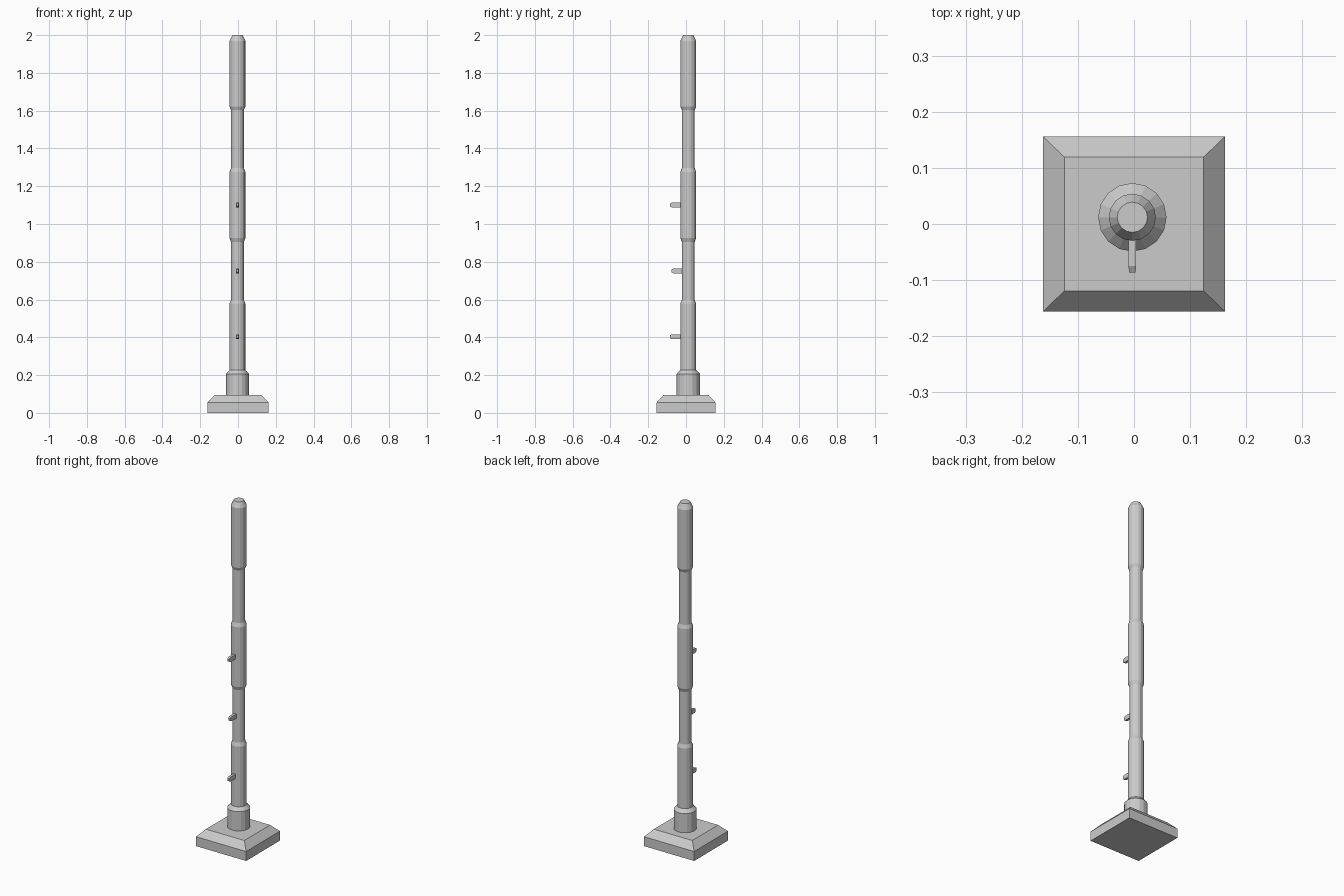
import bpy, bmesh, math

if "Cube" in bpy.data.objects:
    bpy.data.objects.remove(bpy.data.objects["Cube"])

CX, CY = -0.003, 0.012   # pole axis
SIDES = 16


def make_object(name, bm):
    bmesh.ops.recalc_face_normals(bm, faces=bm.faces)
    mesh = bpy.data.meshes.new(name)
    bm.to_mesh(mesh)
    bm.free()
    obj = bpy.data.objects.new(name, mesh)
    bpy.context.collection.objects.link(obj)
    return obj


def loft(name, rings):
    """Skin a stack of equal-sized point rings and cap both ends."""
    bm = bmesh.new()
    loops = [[bm.verts.new(p) for p in ring] for ring in rings]
    n = len(loops[0])
    for a, b in zip(loops, loops[1:]):
        for i in range(n):
            j = (i + 1) % n
            bm.faces.new((a[i], a[j], b[j], b[i]))
    bm.faces.new(loops[0])
    bm.faces.new(loops[-1])
    return make_object(name, bm)


def circle(r, z):
    return [(CX + r * math.cos(2 * math.pi * i / SIDES),
             CY + r * math.sin(2 * math.pi * i / SIDES), z) for i in range(SIDES)]


def rect_xy(hx, hy, z):
    return [(-hx, -hy, z), (hx, -hy, z), (hx, hy, z), (-hx, hy, z)]


def rect_xz(y, z, hx, hz):
    return [(CX - hx, y, z - hz), (CX + hx, y, z - hz),
            (CX + hx, y, z + hz), (CX - hx, y, z + hz)]


# Square foot with sloped top edges
loft("base", [rect_xy(0.162, 0.156, 0), rect_xy(0.162, 0.156, 0.055),
              rect_xy(0.124, 0.119, 0.095)])

# Collar where the pole meets the base
loft("collar", [circle(0.061, 0.09), circle(0.061, 0.207), circle(0.041, 0.228)])

# Pole with alternating thick and thin sections
THICK, THIN = 0.042, 0.034
profile = [(THICK, 0.09), (THICK, 0.578), (THIN, 0.598), (THIN, 0.905), (THICK, 0.926),
           (THICK, 1.275), (THIN, 1.296), (THIN, 1.603), (THICK, 1.622),
           (THICK, 1.970), (0.027, 2.0)]
loft("pole", [circle(r, z) for r, z in profile])

# Front pegs with chamfered tips
for name, z, tip in (("lower_peg", 0.403, -0.086), ("middle_peg", 0.752, -0.077),
                     ("upper_peg", 1.101, -0.086)):
    loft(name, [rect_xz(-0.01, z, 0.007, 0.013), rect_xz(tip + 0.011, z, 0.007, 0.013),
                rect_xz(tip, z, 0.0055, 0.007)])
